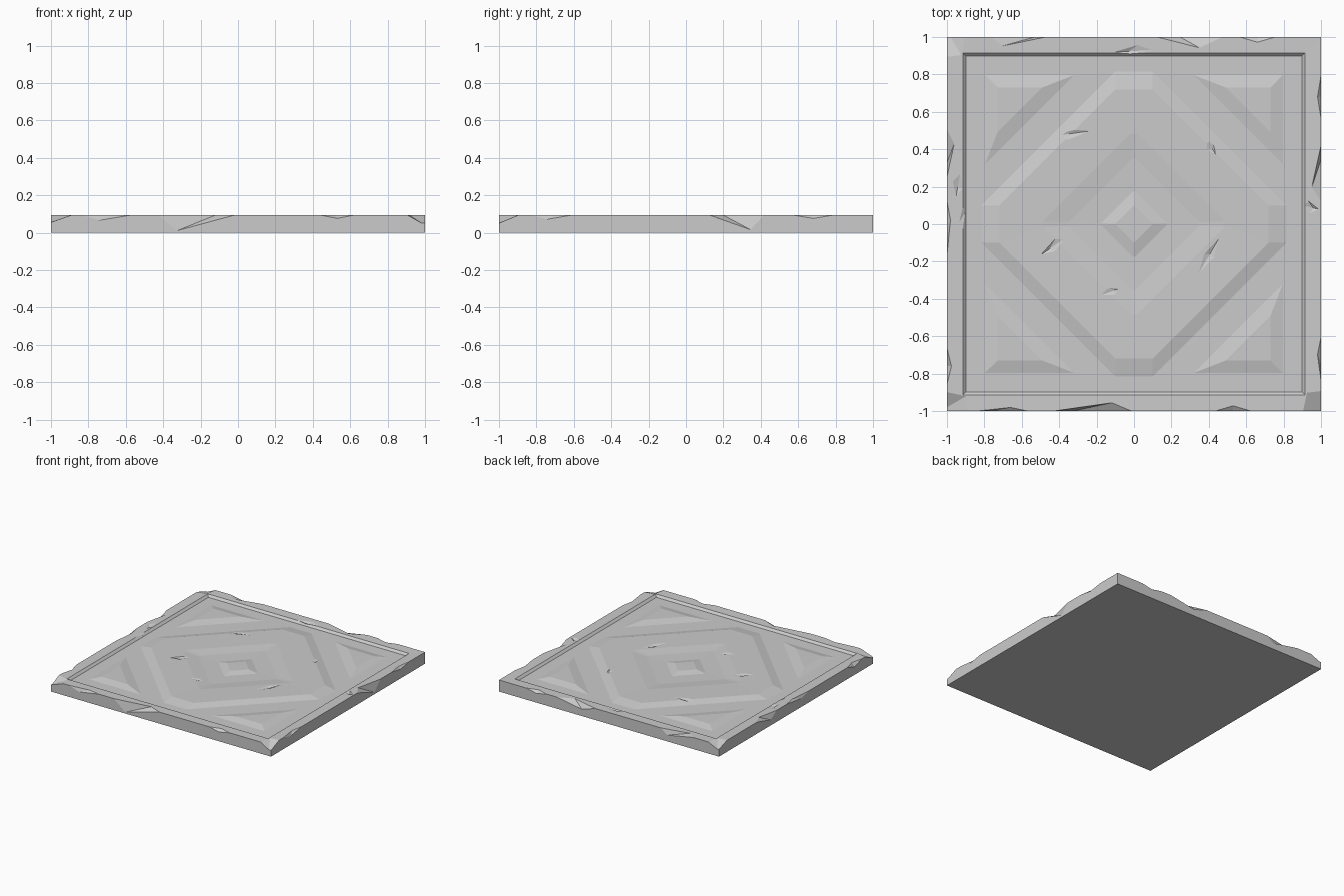
import bpy, bmesh, math, random
from mathutils import Vector

if "Cube" in bpy.data.objects:
    bpy.data.objects.remove(bpy.data.objects["Cube"])

random.seed(4)
TOP, FLOOR, BURY = 0.095, 0.077, 0.05


def make(name, bm):
    bmesh.ops.recalc_face_normals(bm, faces=bm.faces)
    me = bpy.data.meshes.new(name)
    bm.to_mesh(me)
    bm.free()
    ob = bpy.data.objects.new(name, me)
    bpy.context.collection.objects.link(ob)
    return ob


def loft(name, rings):
    """Closed solid from stacked rings of (xy points, z)."""
    bm = bmesh.new()
    loops = [[bm.verts.new((x, y, z)) for x, y in pts] for pts, z in rings]
    for a, b in zip(loops, loops[1:]):
        for i in range(len(a)):
            j = (i + 1) % len(a)
            bm.faces.new((a[i], a[j], b[j], b[i]))
    bm.faces.new(loops[0])
    bm.faces.new(loops[-1])
    return make(name, bm)


def square(r):
    return [(-r, -r), (r, -r), (r, r), (-r, r)]


def diamond(s, clip):
    """Diamond |x|+|y|=s with its points cut off at clip."""
    k = s - clip
    return [(clip, -k), (clip, k), (k, clip), (-k, clip),
            (-clip, k), (-clip, -k), (-k, -clip), (k, -clip)]


def combine(ob, other, op):
    m = ob.modifiers.new(op, 'BOOLEAN')
    m.operation, m.solver, m.object = op, 'EXACT', other
    m.use_self = op == 'DIFFERENCE'
    bpy.context.view_layer.objects.active = ob
    bpy.ops.object.modifier_apply(modifier=m.name)
    bpy.data.objects.remove(other)


# Slab with raised rim around a sunken panel
slab = loft("carved_stone_tile", [
    (square(1), 0), (square(1), TOP), (square(0.915), TOP - 0.001),
    (square(0.897), FLOOR)])

# Stepped diamond with shallow centre recess and small central boss
combine(slab, loft("diamond_relief", [
    (diamond(0.92, 0.82), BURY), (diamond(0.92, 0.82), FLOOR - 0.001),
    (diamond(0.82, 0.72), 0.094), (diamond(0.50, 0.485), 0.093),
    (diamond(0.36, 0.35), 0.083), (diamond(0.18, 0.175), 0.081),
    (diamond(0.10, 0.097), 0.094)]), 'UNION')

# Four bevelled corner triangles
for sx in (-1, 1):
    for sy in (-1, 1):
        base = [(0.31, 0.80), (0.80, 0.31), (0.80, 0.80)]
        top = [(0.49, 0.73), (0.73, 0.49), (0.73, 0.73)]
        base, top = ([(x * sx, y * sy) for x, y in p] for p in (base, top))
        combine(slab, loft("corner_relief", [
            (base, BURY), (base, FLOOR - 0.001), (top, 0.092)]), 'UNION')

# Chips and scratches: faceted octahedral bites
cut = bmesh.new()


def chip(x, y, angle, length, depth, drop, skew=0.0, z=TOP + 0.001):
    a = Vector((math.cos(angle), math.sin(angle), 0))
    n = Vector((-a.y, a.x, 0))
    c = Vector((x, y, z))
    up = Vector((0, 0, 1))
    s = a * length * skew
    pts = [c + a * length, c - a * length, c + n * depth + s,
           c - n * depth - s * 0.5, c + up * 0.05, c - up * drop - s]
    bmesh.ops.convex_hull(cut, input=[cut.verts.new(p) for p in pts])


# Edge bites: position along edge, length, inward depth, drop, skew
H = math.pi / 2
edges = {
    'front': [(-0.22, 0.21, 0.045, 0.085, 0.5), (0.53, 0.10, 0.03, 0.02, 0),
              (-0.70, 0.14, 0.02, 0.03, 0.3)],
    'right': [(0.27, 0.15, 0.05, 0.08, -0.5), (-0.72, 0.12, 0.02, 0.025, 0.2),
              (0.68, 0.12, 0.02, 0.02, 0)],
    'back': [(-0.62, 0.15, 0.05, 0.045, -0.6), (0.30, 0.18, 0.06, 0.04, 0.3),
             (0.66, 0.10, 0.03, 0.02, 0)],
    'left': [(0.38, 0.13, 0.04, 0.05, 0.4), (-0.76, 0.10, 0.025, 0.03, 0),
             (-0.02, 0.15, 0.02, 0.025, 0.3)]}
for side, chips in edges.items():
    for t, ln, d, h, sk in chips:
        x, y, ang = {'front': (t, -1, 0), 'back': (t, 1, 0),
                     'left': (-1, t, H), 'right': (1, t, H)}[side]
        inward = 1 if side in ('front', 'right') else -1
        chip(x, y, ang, ln, d * inward, h, sk)

# Broken corners
for x, y, r, h in ((-1, -1, 0.18, 0.045), (1, -1, 0.17, 0.05),
                   (-1, 1, 0.17, 0.04)):
    chip(x, y, math.atan2(x, -y), r, r * 0.75, h, 0.1)

# Worn spots on rim and relief: x, y, degrees, length
for x, y, deg, ln in ((0.41, 0.74, -27, 0.11), (0.41, 0.42, -62, 0.06),
                      (-0.36, 0.48, 8, 0.15), (-0.905, 0.03, 92, 0.10),
                      (0.94, 0.09, -12, 0.05), (0.40, -0.17, 60, 0.14),
                      (-0.42, -0.11, 35, 0.11), (0.00, 0.925, 3, 0.12),
                      (-0.94, 0.21, 80, 0.07), (-0.12, -0.36, 20, 0.08)):
    chip(x, y, math.radians(deg), ln, 0.035, 0.012, random.uniform(-0.4, 0.4))

combine(slab, make("chip_cutters", cut), 'DIFFERENCE')
